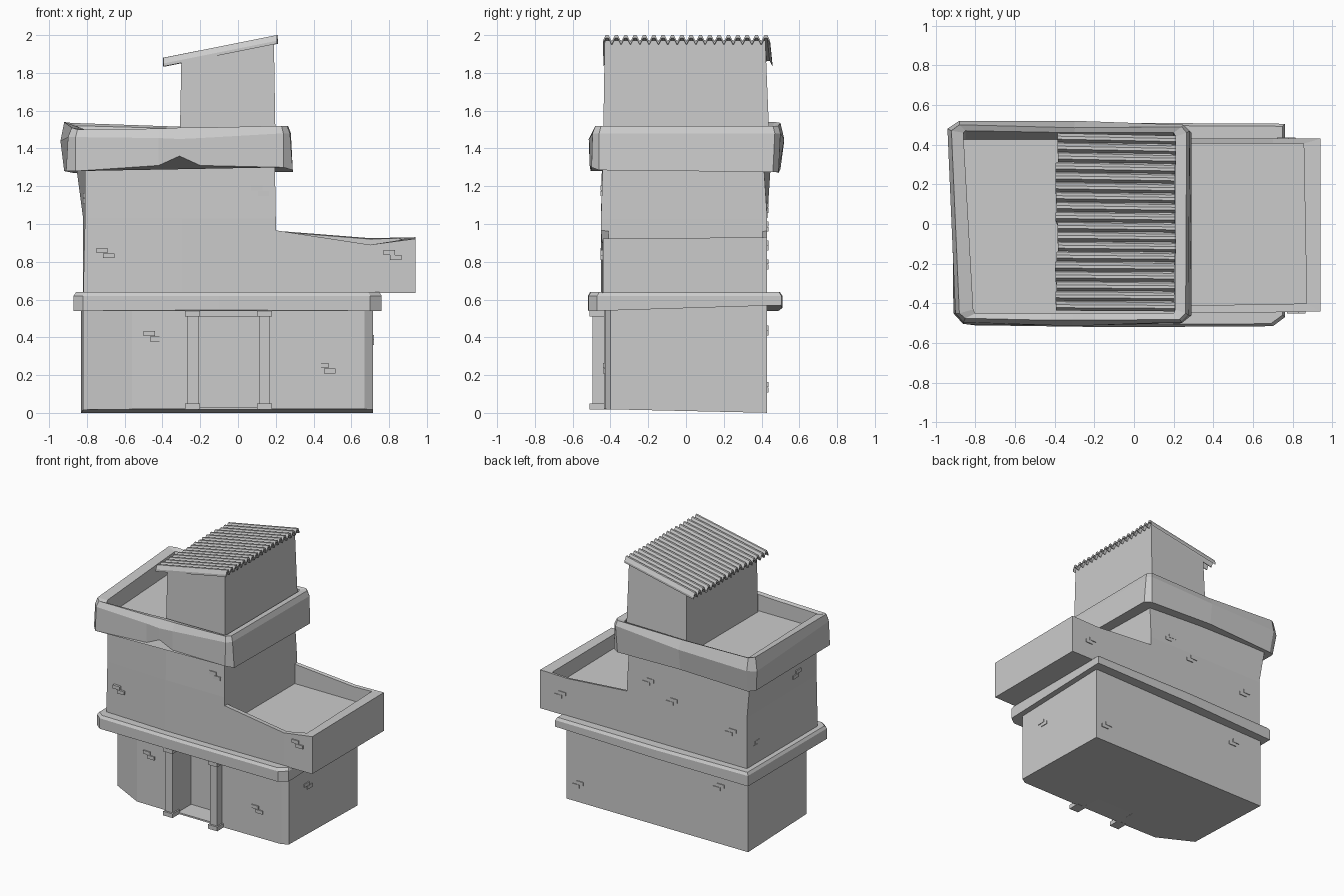
import bpy, bmesh, random
random.seed(4)


def ring(pts, z):
    """2D footprint to 3D loop; z is a number, a list, or a function of x, y."""
    if callable(z):
        return [(x, y, z(x, y)) for x, y in pts]
    if isinstance(z, (int, float)):
        z = [z] * len(pts)
    return [(x, y, h) for (x, y), h in zip(pts, z)]


def loft(name, rings):
    """Bridge closed loops of equal length and cap both ends."""
    bm = bmesh.new()
    loops = [[bm.verts.new(p) for p in r] for r in rings]
    n = len(loops[0])
    for a, b in zip(loops, loops[1:]):
        for i in range(n):
            j = (i + 1) % n
            bm.faces.new((a[i], a[j], b[j], b[i]))
    bm.faces.new(loops[0])
    bm.faces.new(loops[-1])
    bmesh.ops.recalc_face_normals(bm, faces=bm.faces)
    me = bpy.data.meshes.new(name)
    bm.to_mesh(me)
    bm.free()
    ob = bpy.data.objects.new(name, me)
    bpy.context.collection.objects.link(ob)
    return ob


def box(name, x0, x1, y0, y1, z0, z1):
    r = [(x0, y0), (x1, y0), (x1, y1), (x0, y1)]
    return loft(name, [ring(r, z0), ring(r, z1)])


# Ground floor: chamfered front corners and a door recess
ground = [(-.82, -.29), (-.56, -.43), (-.21, -.435), (-.21, -.27), (.11, -.27),
          (.11, -.435), (.67, -.43), (.715, -.40), (.715, .43), (-.83, .43)]
loft("ground_floor", [ring(ground, lambda x, y: .01 - .022 * y), ring(ground, .6)])
box("door_lintel", -.22, .12, -.43, -.26, .51, .58)
box("door_threshold", -.22, .12, -.43, -.26, .018, .03)

# Door posts with base and capital
for side, x in (("left", -.24), ("right", .14)):
    box(side + "_door_post", x - .03, x + .03, -.495, -.42, .03, .54)
    box(side + "_post_base", x - .04, x + .04, -.51, -.42, .018, .05)
    box(side + "_post_capital", x - .04, x + .04, -.51, -.42, .51, .56)

# Ledge band above the ground floor
ledge = [(-.87, -.47), (-.82, -.51), (-.1, -.52), (.7, -.515), (.76, -.47),
         (.76, .505), (-.1, .51), (-.87, .49)]
ledge_top = [(x * .985, y * .975) for x, y in ledge]
loft("ledge", [ring(ledge, [.54, .54, .545, .54, .54, .57, .555, .54]),
               ring(ledge, .62), ring(ledge_top, .64)])

# Upper storey, back left corner leaning outward under the parapet
loft("upper_storey", [
    ring([(-.82, -.43), (-.3, -.45), (.2, -.45), (.2, .43), (-.82, .43)], .6),
    ring([(-.81, -.43), (-.3, -.45), (.2, -.45), (.2, .43), (-.82, .43)], 1.03),
    ring([(-.81, -.43), (-.3, -.445), (.195, -.44), (.195, .41), (-.86, .45)], 1.33)])

# Terrace: sagging parapet around a sunken floor
outer = [(.19, -.45), (.7, -.445), (.94, -.44), (.94, .43), (.7, .43), (.19, .43)]
inner = [(.195, -.41), (.7, -.405), (.87, -.40), (.855, .405), (.7, .405), (.195, .405)]
rim = [.968, .89, .922, .93, .925, .965]
loft("terrace", [ring(outer, .635), ring(outer, rim), ring(inner, [h - .005 for h in rim]),
                 ring(inner, .81)])

# Roof parapet: leaning faces, bevelled rim and sunken floor, chipped below
low = [(-.91, -.45), (-.86, -.505), (-.42, -.51), (-.31, -.51), (-.20, -.51), (.24, -.50),
       (.29, -.46), (.29, .46), (.24, .49), (-.3, .50), (-.87, .49), (-.92, .46)]
mid = [(-.90, -.45), (-.86, -.495), (-.42, -.51), (-.31, -.515), (-.20, -.51), (.24, -.495),
       (.275, -.46), (.28, .47), (.25, .50), (-.3, .52), (-.88, .52), (-.94, .48)]
top = [(-.88, -.45), (-.85, -.475), (-.42, -.485), (-.31, -.485), (-.20, -.485), (.23, -.48),
       (.26, -.45), (.265, .46), (.24, .49), (-.3, .485), (-.88, .50), (-.92, .47)]
inn = [(-.81, -.43), (-.8, -.45), (-.42, -.45), (-.31, -.45), (-.20, -.45), (.2, -.45),
       (.21, -.43), (.21, .44), (.20, .46), (-.3, .46), (-.85, .47), (-.86, .46)]
floor = [(x, min(y, .425)) for x, y in inn]
loft("roof_parapet", [
    ring(low, [1.28, 1.28, 1.31, 1.36, 1.31, 1.30, 1.285, 1.275, 1.275, 1.29, 1.27, 1.28]),
    ring(mid, [1.46, 1.46, 1.455, 1.45, 1.455, 1.48, 1.48, 1.48, 1.48, 1.45, 1.44, 1.44]),
    ring(top, [1.51, 1.50, 1.505, 1.51, 1.51, 1.52, 1.52, 1.52, 1.52, 1.515, 1.535, 1.54]),
    ring(inn, [1.50, 1.49, 1.50, 1.505, 1.505, 1.51, 1.51, 1.51, 1.51, 1.505, 1.52, 1.52]),
    ring(floor, 1.38)])

# Rooftop hut with a sloping top
hut = [(-.31, -.435), (.2, -.44), (.2, .445), (-.31, .44)]
hut_top = [(-.30, -.43), (.19, -.43), (.19, .42), (-.30, .42)]
loft("rooftop_hut", [ring(hut, 1.36), ring(hut_top, lambda x, y: 1.845 + .213 * (x + .4))])

# Corrugated sheet roof with slightly ragged ends
count = 18
pitch = .89 / count
upper = []
for i in range(count):
    y = -.44 + i * pitch
    upper += [(y, 0), (y + pitch * .3, .03), (y + pitch * .6, .03), (y + pitch * .9, 0)]
profile = upper + [(y, h - .016) for y, h in reversed(upper)]
left, right = [], []
shift = [random.uniform(-.008, .008) for _ in range(count)]
for k, (y, h) in enumerate(profile):
    i = k if k < len(upper) else len(profile) - 1 - k
    s = shift[i // 4]
    left.append((-.39 + s, y * 1.01 + .008, 1.85 + h))
    right.append((.208 + s * .5, y, 1.97 + h))
loft("corrugated_roof", [left, right])


# Exposed bricks, slightly proud of the walls
def bricks(axis, sign, wall, spots):
    for u, z in spots:
        for du, dz in ((0, 0), (.035, -.028)):
            u0, u1 = u + du - .03, u + du + .03
            w0, w1 = sorted((wall - sign * .02, wall + sign * .006))
            span = (u0, u1, w0, w1) if axis == "y" else (w0, w1, u0, u1)
            box("exposed_brick", *span, z + dz - .013, z + dz + .013)


bricks("y", -1, -.434, [(-.47, .42), (.45, .25)])
bricks("y", -1, -.446, [(-.72, .86), (.1, 1.19), (.8, .85)])
bricks("y", 1, .43, [(-.7, .9), (0, 1.1), (-.2, 1.0), (.75, .8), (.6, .15), (-.6, .45)])
bricks("x", 1, .715, [(-.19, .4)])
bricks("x", -1, -.815, [(.3, .8), (-.2, 1.15)])
